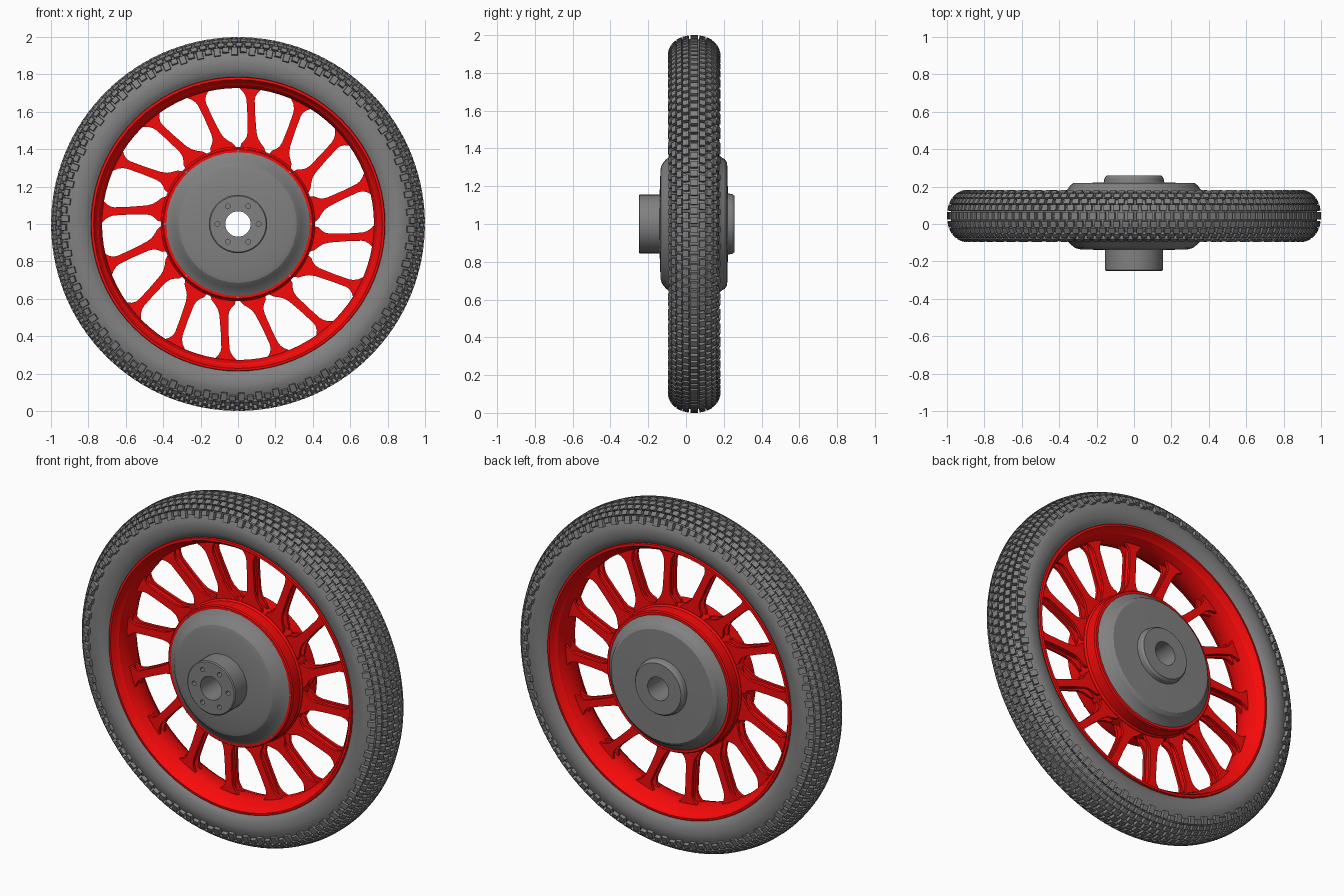
import bpy, bmesh, math
from math import sin, cos, pi, radians
from mathutils import Vector

if "Cube" in bpy.data.objects:
    bpy.data.objects.remove(bpy.data.objects["Cube"])

MID = 0.043   # centre plane of the tyre and rim along y
CZ = 1.0      # axle height


def paint(name, col):
    m = bpy.data.materials.new(name)
    m.diffuse_color = (*col, 1)
    m.use_nodes = True
    m.node_tree.nodes["Principled BSDF"].inputs["Base Color"].default_value = m.diffuse_color
    return m


red = paint("red_paint", (0.95, 0.003, 0.003))
grey = paint("dark_grey", (0.22, 0.22, 0.22))


def polar(r, a, y):
    return Vector((r * cos(a), y, CZ + r * sin(a)))


def finish(name, bm, mat=grey, smooth=None):
    bmesh.ops.recalc_face_normals(bm, faces=bm.faces)
    me = bpy.data.meshes.new(name)
    bm.to_mesh(me)
    bm.free()
    ob = bpy.data.objects.new(name, me)
    bpy.context.collection.objects.link(ob)
    me.materials.append(mat)
    if smooth:
        bpy.ops.object.select_all(action='DESELECT')
        ob.select_set(True)
        bpy.context.view_layer.objects.active = ob
        bpy.ops.object.shade_smooth_by_angle(angle=radians(smooth))
    return ob


def lathe(name, profile, n, mat=grey, smooth=30):
    """Revolve a closed (radius, y) profile around the axle."""
    bm = bmesh.new()
    rings = [[bm.verts.new(polar(r, 2 * pi * i / n, y)) for r, y in profile] for i in range(n)]
    k = len(profile)
    for i in range(n):
        a, b = rings[i], rings[(i + 1) % n]
        for j in range(k):
            bm.faces.new((a[j], a[(j + 1) % k], b[(j + 1) % k], b[j]))
    return finish(name, bm, mat, smooth)


def mirrored(half):
    """Half profile given as (radius, offset from mid plane), front side."""
    return [(r, MID - d) for r, d in half] + [(r, MID + d) for r, d in reversed(half)]


def prism(bm, outline, y0, y1):
    """Extrude an xz outline along y."""
    f = [bm.verts.new((p.x, y0, p.z)) for p in outline]
    b = [bm.verts.new((p.x, y1, p.z)) for p in outline]
    bm.faces.new(f)
    bm.faces.new(b[::-1])
    n = len(f)
    for i in range(n):
        bm.faces.new((f[i], f[(i + 1) % n], b[(i + 1) % n], b[i]))


def pins(name, count, ring, rad, y0, y1, phase=0.0):
    bm = bmesh.new()
    for i in range(count):
        c = polar(ring, phase + 2 * pi * i / count, 0)
        prism(bm, [c + Vector((rad * cos(t * pi / 6), 0, rad * sin(t * pi / 6))) for t in range(12)], y0, y1)
    return finish(name, bm)


# Tyre carcass
def crown(t, lift=0.0):
    """Point (radius, y) on the rounded tyre crown; t = 0 is the middle."""
    h = math.copysign(abs(sin(t)) ** 0.88, t)
    return 0.872 + 0.108 * cos(t) ** 0.8 + cos(t) * lift, MID + 0.122 * h + sin(t) * lift


side = [(0.765, 0.095), (0.785, 0.103), (0.80, 0.116), (0.825, 0.127), (0.86, 0.131), (0.885, 0.128)]
crown_pts = [crown(radians(t)) for t in range(-75, 76, 15)]
carcass = [(r, MID - d) for r, d in side] + crown_pts + [(r, MID + d) for r, d in reversed(side)]
lathe("tyre_carcass", carcass, 72, smooth=40)

# Tread blocks in staggered columns; shoulder blocks alternate in length
bm = bmesh.new()
COLS, ROWS = 9, 124
span, step = radians(146), 2 * pi / ROWS
for c in range(COLS):
    for i in range(ROWS):
        t0 = -span / 2 + span * (c + 0.10) / COLS
        t1 = -span / 2 + span * (c + 0.90) / COLS
        if i % 2 and c == 0:
            t0 -= radians(7)
        if i % 2 and c == COLS - 1:
            t1 += radians(7)
        a0 = (i + 0.5 * (c % 2)) * step
        a1 = a0 + step * 0.78
        v = []
        for lift, g in ((-0.008, 0.0), (0.020, 0.05)):
            for t, a in ((t0, a0 + g * step), (t1, a0 + g * step), (t1, a1 - g * step), (t0, a1 - g * step)):
                r, y = crown(t, lift)
                v.append(bm.verts.new(polar(r, a, y)))
        for f in ((4, 5, 6, 7), (0, 1, 5, 4), (1, 2, 6, 5), (2, 3, 7, 6), (3, 0, 4, 7), (3, 2, 1, 0)):
            bm.faces.new([v[k] for k in f])
finish("tyre_tread_blocks", bm)

# Rim with rolled lips and a central inner band
lathe("rim", mirrored([(0.768, 0.09), (0.787, 0.105), (0.785, 0.117), (0.772, 0.119), (0.764, 0.108),
                       (0.757, 0.09), (0.745, 0.08), (0.738, 0.06), (0.727, 0.03)]), 80, red)

# Sixteen leaning I-section spokes, narrow in depth, with flared ends
bm = bmesh.new()
flare = [(0.0, 0.075), (0.04, 0.062), (0.06, 0.044), (0.08, 0.031), (0.11, 0.024), (0.20, 0.021),
         (0.28, 0.022), (0.30, 0.027), (0.32, 0.039), (0.335, 0.056), (0.349, 0.066)]
for i in range(16):
    a = radians(85 + 22.5 * i)
    p0, p1 = polar(0.388, a - radians(7), 0), polar(0.736, a, 0)
    left, right = [], []
    for v, w in flare:
        p = p0.lerp(p1, v / 0.349)
        rad = (p - Vector((0, 0, CZ))).normalized()
        s = Vector((-rad.z, 0, rad.x)) * w
        left.append(p + s)
        right.append(p - s)
    d = (p1 - p0).normalized()
    s = Vector((-d.z, 0, d.x)) * 0.012
    plate = left + right[::-1]
    prism(bm, plate, MID - 0.032, MID - 0.016)
    prism(bm, plate, MID + 0.016, MID + 0.032)
    prism(bm, [p0 + s, p1 + s, p1 - s, p0 - s], MID - 0.016, MID + 0.016)
finish("spokes", bm, red)

# Hub drum: plain cylinder with a raised band carrying the spokes
lathe("hub_drum", mirrored([(0.36, 0.117), (0.398, 0.117), (0.404, 0.11), (0.404, 0.045),
                            (0.412, 0.035)]), 64, red)
pins("flange_screws", 8, 0.392, 0.006, MID - 0.122, MID - 0.11)

# Grey hub covers and axle boss with a through bore
hub = lathe("hub_cover", [
    (0.068, -0.25), (0.150, -0.25), (0.156, -0.245), (0.156, -0.140), (0.290, -0.135), (0.315, -0.128),
    (0.338, -0.110), (0.358, -0.088), (0.384, -0.074), (0.384, 0.160),
    (0.352, 0.188), (0.343, 0.205), (0.325, 0.218), (0.162, 0.222),
    (0.158, 0.245), (0.148, 0.258), (0.068, 0.258)], 36, smooth=22)

# Six holes in the boss face
cutter = pins("boss_hole_cutter", 6, 0.11, 0.013, -0.30, -0.22)
cutter.hide_render = True
mod = hub.modifiers.new("boss_holes", 'BOOLEAN')
mod.operation = 'DIFFERENCE'
mod.solver = 'EXACT'
mod.object = cutter
bpy.ops.object.select_all(action='DESELECT')
hub.select_set(True)
bpy.context.view_layer.objects.active = hub
bpy.ops.object.modifier_apply(modifier=mod.name)
bpy.data.objects.remove(cutter)
